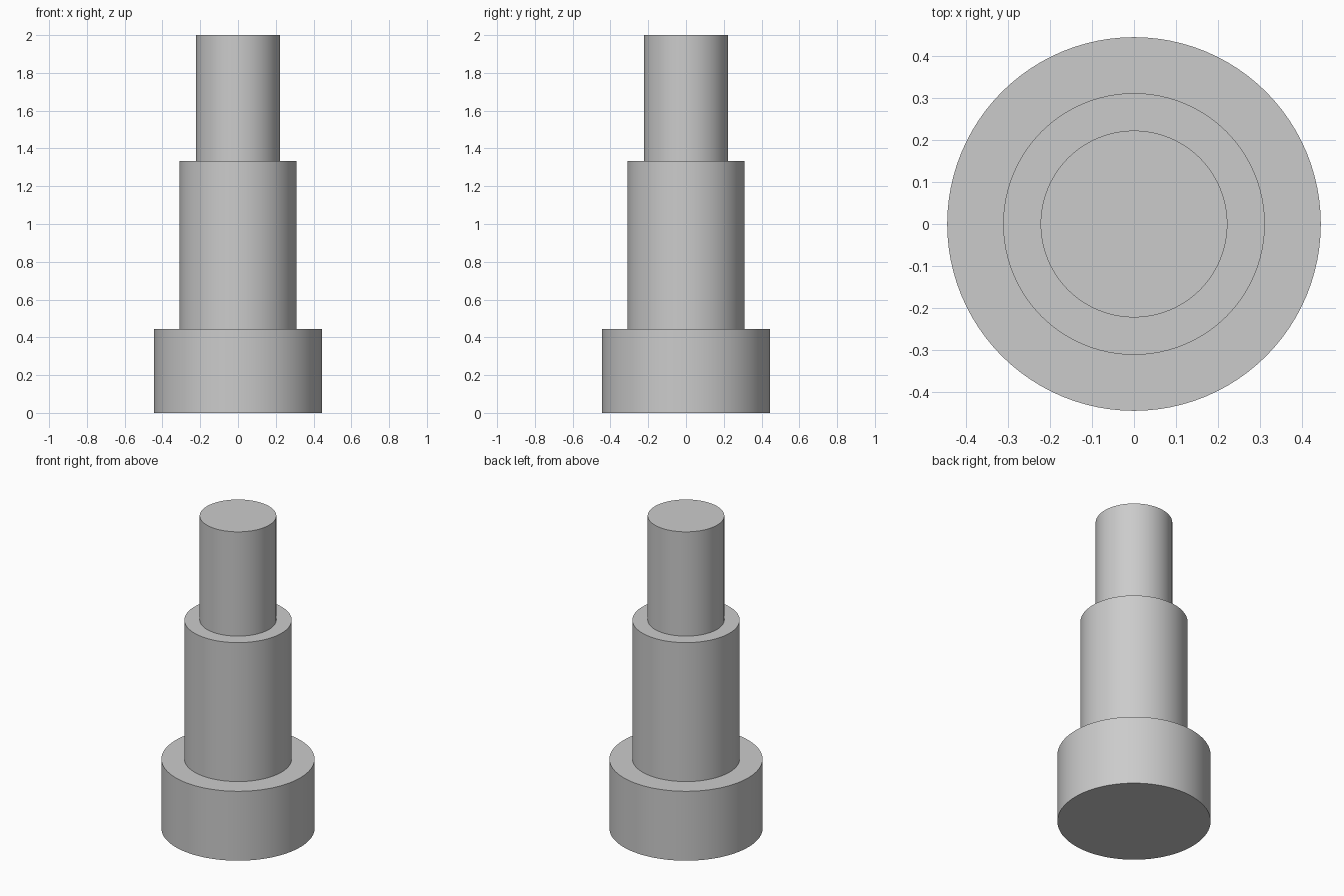
import bpy
import bmesh
import math

default = bpy.data.objects.get("Cube")
if default:
    bpy.data.objects.remove(default, do_unlink=True)

# Plain grey metal
grey = bpy.data.materials.new("plain_grey")
grey.use_nodes = True
colour = (0.6, 0.6, 0.6, 1)
grey.diffuse_color = colour
grey.node_tree.nodes["Principled BSDF"].inputs["Base Color"].default_value = colour

# Stepped shaft outline: head, body and spigot as (radius, top height)
STEPS = [(0.444, 0.444), (0.311, 1.333), (0.222, 2.0)]
SIDES = 96

profile = [(0, 0)]
bottom = 0
for radius, top in STEPS:
    profile += [(radius, bottom), (radius, top)]
    bottom = top
profile.append((0, bottom))

# Revolve the outline about the z axis
bm = bmesh.new()
verts = [bm.verts.new((r, 0, z)) for r, z in profile]
edges = [bm.edges.new(pair) for pair in zip(verts, verts[1:])]
bmesh.ops.spin(bm, geom=verts + edges, cent=(0, 0, 0), axis=(0, 0, 1),
               angle=math.tau, steps=SIDES, use_merge=True)
bmesh.ops.remove_doubles(bm, verts=bm.verts, dist=0.0001)
bmesh.ops.recalc_face_normals(bm, faces=bm.faces)

mesh = bpy.data.meshes.new("stepped_shaft")
bm.to_mesh(mesh)
bm.free()
mesh.materials.append(grey)
shaft = bpy.data.objects.new("stepped_shaft", mesh)
bpy.context.collection.objects.link(shaft)

# Smooth sides with crisp shoulders
bpy.ops.object.select_all(action="DESELECT")
shaft.select_set(True)
bpy.context.view_layer.objects.active = shaft
bpy.ops.object.shade_smooth_by_angle(angle=math.radians(30))
